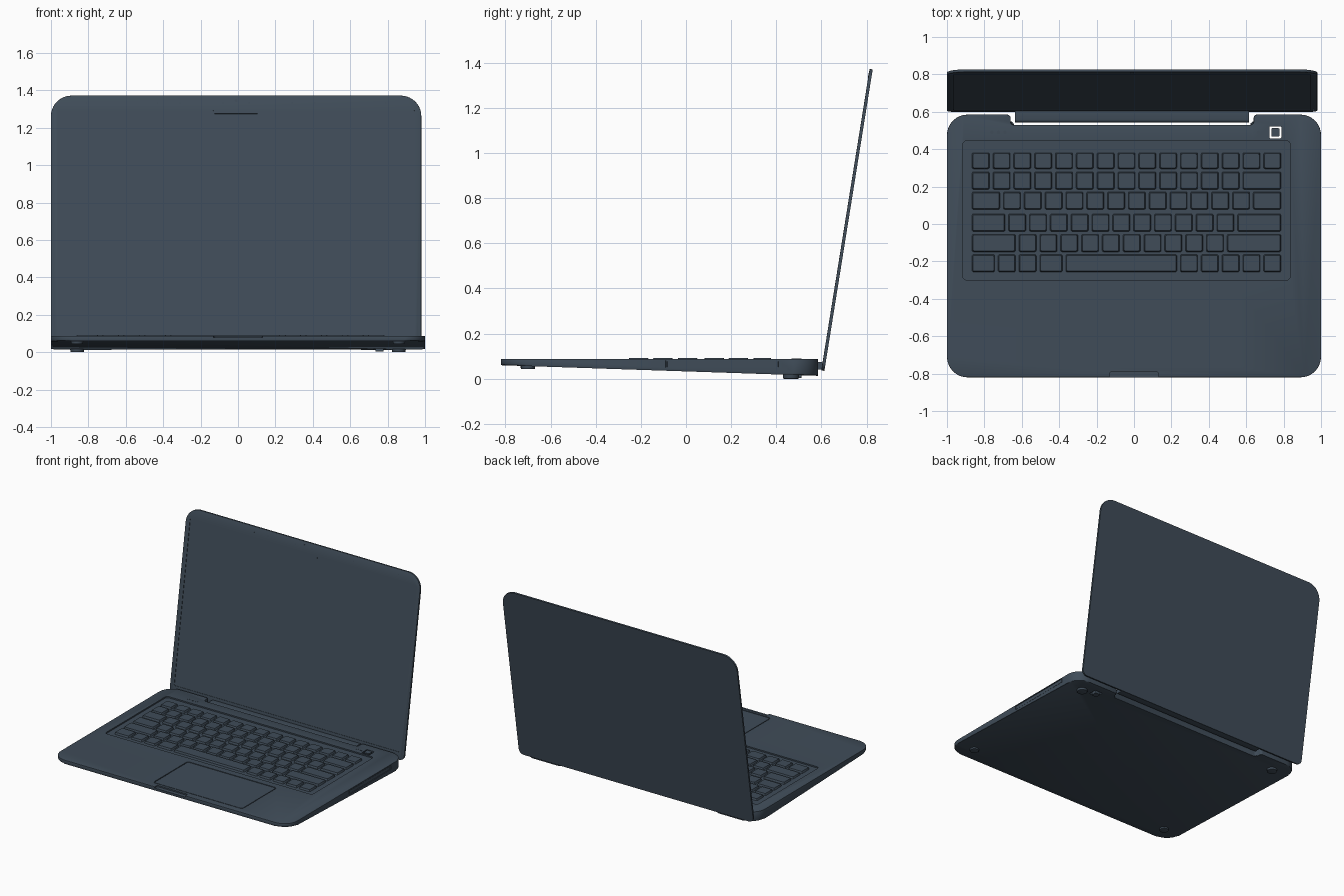
import bpy, bmesh
from math import sin, cos, pi, atan2
from mathutils import Matrix, Vector

if "Cube" in bpy.data.objects:
    bpy.data.objects.remove(bpy.data.objects["Cube"])

slate = bpy.data.materials.new("slate")
slate.diffuse_color = (0.05, 0.072, 0.098, 1)
slate.use_nodes = True
slate.node_tree.nodes["Principled BSDF"].inputs["Base Color"].default_value = slate.diffuse_color


def round_poly(pts, radii, seg=4):
    """Right-angled outline (counter-clockwise) with rounded corners."""
    out, n = [], len(pts)
    for i in range(n):
        p = Vector(pts[i])
        a = (Vector(pts[i - 1]) - p).normalized()
        b = (Vector(pts[(i + 1) % n]) - p).normalized()
        r = radii[i]
        for k in range(seg + 1):
            t = k / seg * pi / 2
            out.append(p + r * (a + b) - r * (b * cos(t) + a * sin(t)))
    return out


def rect(x0, x1, y0, y1, r=0.01, seg=3):
    return round_poly([(x0, y0), (x1, y0), (x1, y1), (x0, y1)], [r] * 4, seg)


def disc(cx, cy, r, n=16):
    return [Vector((cx + r * cos(2 * pi * i / n), cy + r * sin(2 * pi * i / n))) for i in range(n)]


def add_prism(bm, outline, z0, z1, taper=0.0):
    """Closed prism; z0 may be a function of y, taper narrows the top."""
    c = sum(outline, Vector((0, 0))) / len(outline)
    bottom, top = [], []
    for p in outline:
        d = p - c
        q = Vector((p.x - taper * (1 if d.x > 0 else -1), p.y - taper * (1 if d.y > 0 else -1))) if taper else p
        bottom.append(bm.verts.new((p.x, p.y, z0(p.y) if callable(z0) else z0)))
        top.append(bm.verts.new((q.x, q.y, z1)))
    n = len(outline)
    for i in range(n):
        j = (i + 1) % n
        bm.faces.new((bottom[i], bottom[j], top[j], top[i]))
    return bm.faces.new(bottom[::-1]), bm.faces.new(top)


def finish(bm, name):
    bmesh.ops.recalc_face_normals(bm, faces=bm.faces[:])
    me = bpy.data.meshes.new(name)
    bm.to_mesh(me)
    bm.free()
    ob = bpy.data.objects.new(name, me)
    bpy.context.collection.objects.link(ob)
    me.materials.append(slate)
    return ob


def prisms(name, parts, bevel=(0, 0)):
    bm = bmesh.new()
    for part in parts:
        faces = add_prism(bm, *part)
        for f, w in zip(faces, bevel):
            if w:
                bmesh.ops.bevel(bm, geom=f.edges[:], offset=w, segments=2, profile=0.5, affect='EDGES')
    return finish(bm, name)


def cut(ob, parts):
    for part in parts:
        cutter = prisms("cutter", [part])
        cutter.hide_render = True
        m = ob.modifiers.new("cut", 'BOOLEAN')
        m.operation, m.solver, m.object = 'DIFFERENCE', 'EXACT', cutter
        bpy.context.view_layer.objects.active = ob
        bpy.ops.object.modifier_apply(modifier=m.name)
        bpy.data.objects.remove(cutter)


TOP = 0.088


def under(y):
    return 0.06 - (y + 0.82) / 1.405 * 0.047


# Wedge-shaped base with the hinge notch at the back
outline = round_poly([(-1, -.82), (1, -.82), (1, .585), (.64, .585), (.64, .53), (-.66, .53), (-.66, .585), (-1, .585)],
                     [.11, .11, .11, .018, .018, .018, .018, .11], 8)
base = prisms("base", [(outline, under, TOP)], (0.009, 0.003))
cut(base, [
    (rect(-.915, .835, -.30, .445, .02), TOP - .010, .2),    # keyboard well
    (rect(-.18, .575, -.77, -.35, .02), TOP - .006, .2),     # trackpad well
    (rect(-.13, .13, -.86, -.79, .012), TOP - .010, .2),     # opening scoop
    (rect(.724, .788, .458, .522, .006), -.1, .2),           # power button hole
    (rect(.994, 1.1, -.09, .415, .001, 1), .05, .080),       # side port panel
])
prisms("trackpad", [(rect(-.174, .569, -.764, -.356, .016), TOP - .008, TOP - .001)])
prisms("power_button", [(rect(.734, .778, .468, .512, .005), .004, TOP + .002)])
prisms("port_panel", [(rect(.985, .998, -.084, .409, .001, 1), .053, .077)])
prisms("indicator_lights", [(disc(x, .49, .009), TOP - .004, TOP + .002)
                            for x in (-.76, -.725, -.69, .665, .70)])

# Keyboard: six rows, widths in key units, 15 units each
rows = [
    (-.21, [1.25, 1, 1, 1.25, 5.5, 1, 1, 1, 1, 1]),
    (-.102, [2.25] + [1] * 10 + [2.75]),
    (.007, [1.75] + [1] * 11 + [2.25]),
    (.125, [1.5] + [1] * 12 + [1.5]),
    (.232, [1] * 13 + [2]),
    (.338, [1] * 15),
]
unit = 1.67 / 15
keys = []
for cy, widths in rows:
    x = -.875
    h = .043 if cy > .3 else .047
    for w in widths:
        keys.append((rect(x + .009, x + w * unit - .009, cy - h, cy + h, .007, 2), TOP - .011, TOP + .004, .005))
        x += w * unit
prisms("keys", keys)

# Feet
feet = [(disc(sx * .86, -.70, .032, 20), .043, .062) for sx in (-1, 1)]
feet += [(disc(sx * .86, .465, .036, 20), .0, .03) for sx in (-1, 1)]
prisms("feet", feet, (0.004, 0))

# Hinge bar across the notch: cross-section in (y, z) swept along x
bm = bmesh.new()
add_prism(bm, rect(.543, .612, .040, .074, .015, 4), -.635, .615)
hinge = finish(bm, "hinge_bar")
hinge.data.transform(Matrix(((0, 0, 1, 0), (1, 0, 0, 0), (0, 1, 0, 0), (0, 0, 0, 1))))

# Lid, built flat with its screen side up, then tilted into place
tilt = Matrix.Translation((-.01, .613, .035)) @ Matrix.Rotation(atan2(1.335, .214), 4, 'X')
lid_outline = round_poly([(-.99, 0), (.99, 0), (.99, 1.352), (-.99, 1.352)], [.04, .04, .11, .11], 10)
lid = prisms("lid", [(lid_outline, 0, .014)], (0.004, 0.002))
screen = [(-.955, .056), (.955, .056), (.955, 1.271), (.12, 1.271), (.12, 1.254), (-.12, 1.254), (-.12, 1.271), (-.955, 1.271)]
cut(lid, [(round_poly(screen, [.005] * 8, 2), .0105, .05)])
camera = prisms("camera_and_microphones",
                [(disc(0, 1.325, .008), .01, .0152)] +
                [(disc(s * x, 1.312, .004, 8), .01, .0148) for s in (-1, 1) for x in (.07, .3, .42, .8)])
for ob in (lid, camera):
    ob.data.transform(tilt)

# Smooth the rounded edges, keep hard edges sharp
bpy.ops.object.select_all(action='SELECT')
bpy.context.view_layer.objects.active = base
bpy.ops.object.shade_smooth_by_angle(angle=0.6)
